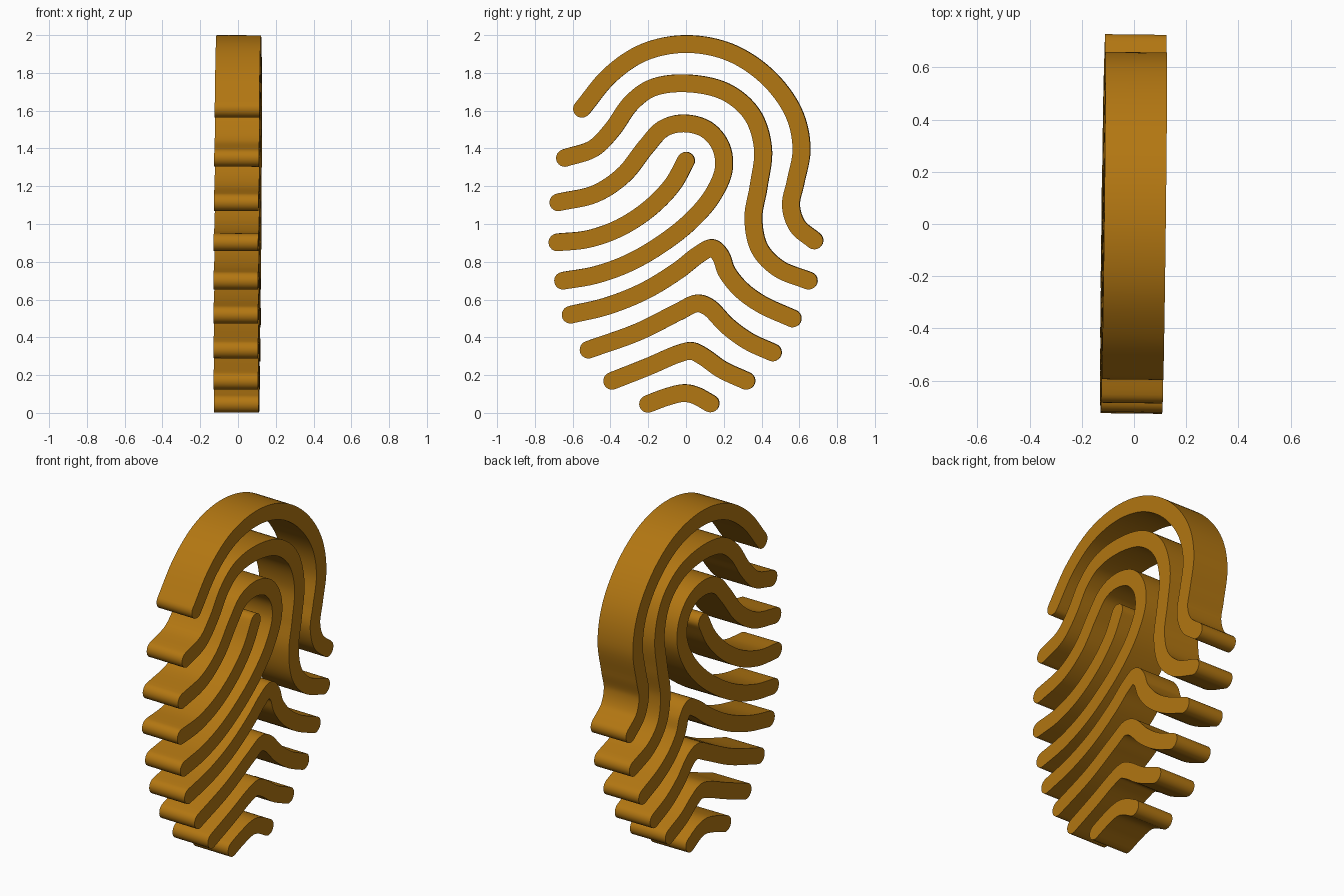
import bpy, bmesh, math
from mathutils import Vector

if "Cube" in bpy.data.objects:
    bpy.data.objects.remove(bpy.data.objects["Cube"])

RADIUS = 0.0465      # half the ridge width
HALF = 0.118         # half the ridge depth
TILT_Y, TILT_Z, SHIFT = 0.012, 0.0056, -0.0073   # slight lean of the whole print

mat = bpy.data.materials.new("golden brown")
mat.diffuse_color = (0.45, 0.184, 0.006, 1)
mat.use_nodes = True
mat.node_tree.nodes["Principled BSDF"].inputs["Base Color"].default_value = mat.diffuse_color


def smooth_path(points, steps=8):
    """Centripetal Catmull-Rom curve through the points."""
    p = [Vector(q) for q in points]
    p = [2 * p[0] - p[1]] + p + [2 * p[-1] - p[-2]]
    out = []
    for a, b, c, d in zip(p, p[1:], p[2:], p[3:]):
        t1 = (b - a).length ** 0.5
        t2 = t1 + (c - b).length ** 0.5
        t3 = t2 + (d - c).length ** 0.5
        for k in range(steps):
            t = t1 + (t2 - t1) * k / steps
            a1 = a.lerp(b, t / t1)
            a2 = b.lerp(c, (t - t1) / (t2 - t1))
            a3 = c.lerp(d, (t - t2) / (t3 - t2))
            out.append(a1.lerp(a2, t / t2).lerp(a2.lerp(a3, (t - t1) / (t3 - t1)),
                                                (t - t1) / (t2 - t1)))
    return out + [p[-2]]


def ridge(name, points):
    """A round-ended stroke in the y-z plane, extruded along x."""
    path = smooth_path(points)
    n = len(path)
    bm = bmesh.new()

    def vert(q):
        x = TILT_Y * q.x + TILT_Z * q.y + SHIFT
        return bm.verts.new((x - HALF, q.x + HALF * TILT_Y, q.y + HALF * TILT_Z))

    # strip of quads along the path
    left, right, tangents = [], [], []
    for i, q in enumerate(path):
        t = (path[min(i + 1, n - 1)] - path[max(i - 1, 0)]).normalized()
        side = Vector((-t.y, t.x)) * RADIUS
        left.append(vert(q + side))
        right.append(vert(q - side))
        tangents.append(t)
    for i in range(n - 1):
        bm.faces.new((left[i], right[i], right[i + 1], left[i + 1]))
    # half-round ends
    for q, t, a, b in ((path[0], -tangents[0], right[0], left[0]),
                       (path[-1], tangents[-1], left[-1], right[-1])):
        side = Vector((-t.y, t.x))
        arc = [vert(q + RADIUS * (math.cos(k * math.pi / 12) * side
                                  + math.sin(k * math.pi / 12) * t)) for k in range(1, 12)]
        bm.faces.new([a] + arc + [b])
    # depth
    ext = bmesh.ops.extrude_face_region(bm, geom=bm.faces[:], use_keep_orig=True)
    moved = [v for v in ext["geom"] if isinstance(v, bmesh.types.BMVert)]
    bmesh.ops.translate(bm, verts=moved,
                        vec=Vector((1, -TILT_Y, -TILT_Z)) * 2 * HALF)
    bmesh.ops.recalc_face_normals(bm, faces=bm.faces[:])
    mesh = bpy.data.meshes.new(name)
    bm.to_mesh(mesh)
    bm.free()
    mesh.materials.append(mat)
    obj = bpy.data.objects.new(name, mesh)
    bpy.context.collection.objects.link(obj)
    bpy.ops.object.select_all(action='DESELECT')
    obj.select_set(True)
    bpy.context.view_layer.objects.active = obj
    bpy.ops.object.shade_smooth_by_angle(angle=math.radians(35))


# arches and loops, from the top down (y, z)
ridge("outer_arch", [(-.55, 1.61), (-.40, 1.79), (-.22, 1.91), (0, 1.953), (.23, 1.91),
                     (.43, 1.78), (.57, 1.59), (.612, 1.40), (.58, 1.22), (.556, 1.10),
                     (.59, .99), (.68, .913)])
ridge("second_arch", [(-.64, 1.35), (-.49, 1.40), (-.39, 1.50), (-.29, 1.64), (-.18, 1.72),
                      (0, 1.745), (.21, 1.70), (.35, 1.58), (.408, 1.40), (.385, 1.20),
                      (.357, 1.03), (.39, .87), (.49, .765), (.65, .70)])
ridge("inner_loop", [(-.675, 1.115), (-.48, 1.16), (-.33, 1.26), (-.21, 1.41), (-.12, 1.505),
                     (-.01, 1.533), (.11, 1.50), (.185, 1.41), (.20, 1.29), (.14, 1.15),
                     (.03, 1.02), (-.12, .90), (-.30, .795), (-.48, .73), (-.65, .70)])
ridge("core_ridge", [(0, 1.335), (-.07, 1.21), (-.19, 1.085), (-.35, .98), (-.52, .92),
                     (-.68, .903)])
ridge("high_peak", [(-.61, .52), (-.42, .565), (-.22, .645), (-.04, .755), (.07, .84),
                    (.14, .873), (.185, .83), (.215, .75), (.29, .655), (.40, .575),
                    (.565, .50)])
ridge("middle_peak", [(-.515, .335), (-.25, .43), (-.04, .535), (.06, .58), (.12, .56),
                      (.22, .46), (.33, .38), (.46, .32)])
ridge("low_peak", [(-.39, .17), (-.20, .245), (-.04, .313), (.03, .328), (.09, .30),
                   (.19, .23), (.32, .17)])
ridge("bottom_peak", [(-.20, .048), (-.10, .085), (-.01, .105), (.05, .093), (.13, .05)])
